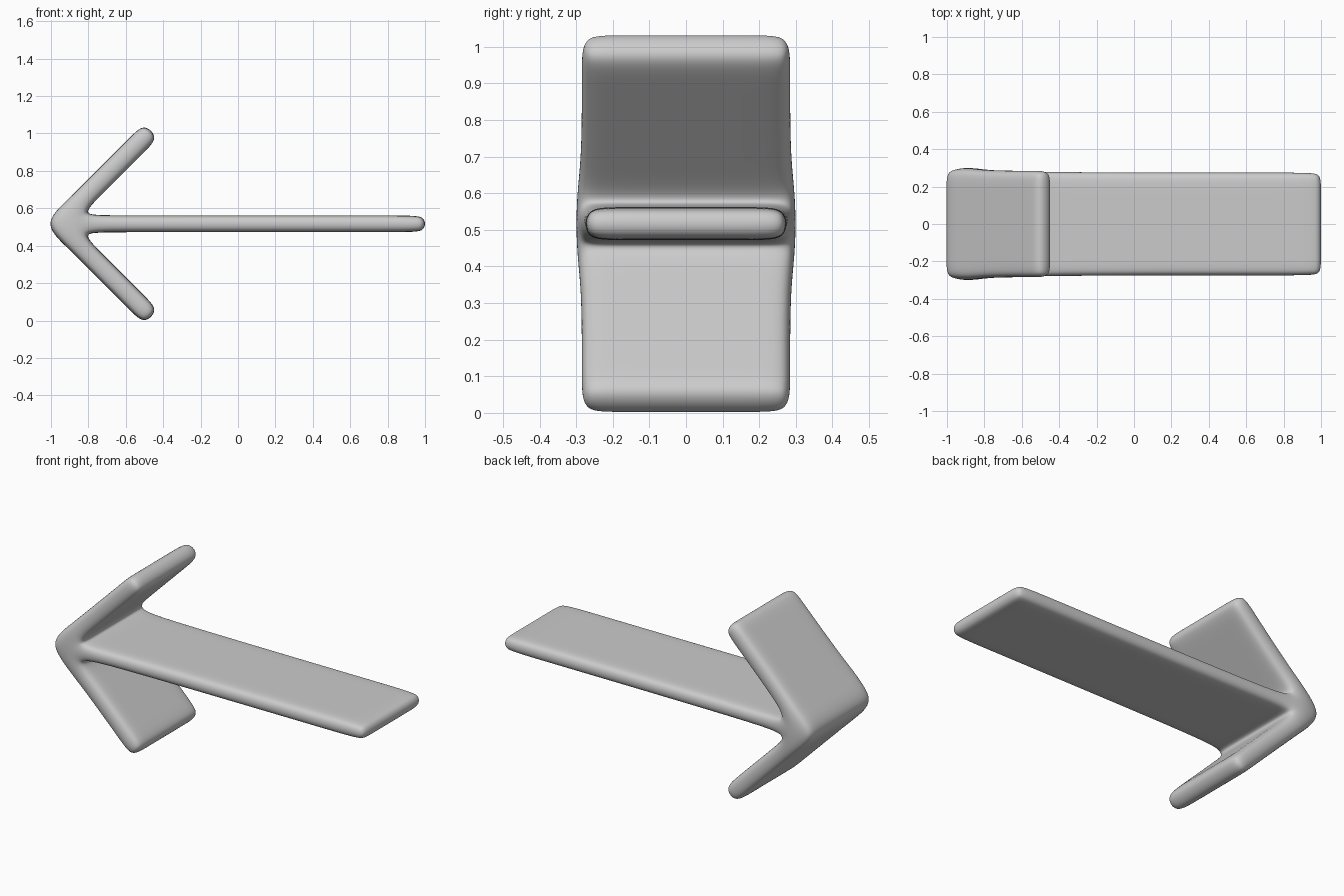
import bpy
import bmesh

cube = bpy.data.objects.get("Cube")
if cube:
    bpy.data.objects.remove(cube)

grey = bpy.data.materials.new("plain grey")
grey.use_nodes = True
colour = (0.6, 0.6, 0.6, 1)
grey.diffuse_color = colour
grey.node_tree.nodes["Principled BSDF"].inputs["Base Color"].default_value = colour

MID_Z = 0.517
ROUNDING = 0.085          # width of the rounded side border
OUTER, INNER = 1.04, 0.885  # diagonal lines bounding each arm


def diagonal(total, offset):
    """Point on a 45 degree arm line, where x + z = total."""
    return (total - offset) / 2, (total + offset) / 2


# Upper half of the profile: (x, z, half width), from nose to shaft end
arm_steps = [(-0.795, 0.302), (-0.6, 0.288), (-0.1, 0.288), (0.037, 0.288)]
nose = (-1.045, 0, 0.302)
outer = [(*diagonal(s, OUTER), w) for s, w in arm_steps]
inner = [(*diagonal(s, INNER), w) for s, w in arm_steps]
shaft = [(x, 0.045, 0.278) for x in (-0.7, 0.9, 1.004)]
upper = outer + inner[::-1] + shaft
lower = [(x, -z, w) for x, z, w in reversed(upper)]
ring = [nose] + upper + lower
count = len(ring)

bm = bmesh.new()

# Four copies of the profile across the width
layers = []
for side, inset in ((-1, 0), (-1, ROUNDING), (1, ROUNDING), (1, 0)):
    layers.append([bm.verts.new((x, side * (w - inset), MID_Z + z))
                   for x, z, w in ring])

# Broad surfaces around the profile
for a, b in zip(layers, layers[1:]):
    for i in range(count):
        j = (i + 1) % count
        bm.faces.new((a[i], a[j], b[j], b[i]))

# Side faces: hub, arm segments and shaft segments
hub = [0, 1, 8, count - 8, count - 1]
sides = [hub]
for i in range(1, 4):
    arm = [i, i + 1, 8 - i, 9 - i]
    sides += [arm, [count - k for k in arm]]
for i in range(8, 11):
    sides.append([i, i + 1, count - i - 1, count - i])
for layer in (layers[0], layers[-1]):
    for loop in sides:
        bm.faces.new([layer[k] for k in loop])

bmesh.ops.recalc_face_normals(bm, faces=bm.faces)
for face in bm.faces:
    face.smooth = True

mesh = bpy.data.meshes.new("arrow")
bm.to_mesh(mesh)
bm.free()
mesh.materials.append(grey)
arrow = bpy.data.objects.new("arrow", mesh)
bpy.context.collection.objects.link(arrow)

# Soft rounded edges and blended joints
soften = arrow.modifiers.new("soften", "SUBSURF")
soften.levels = soften.render_levels = 4
